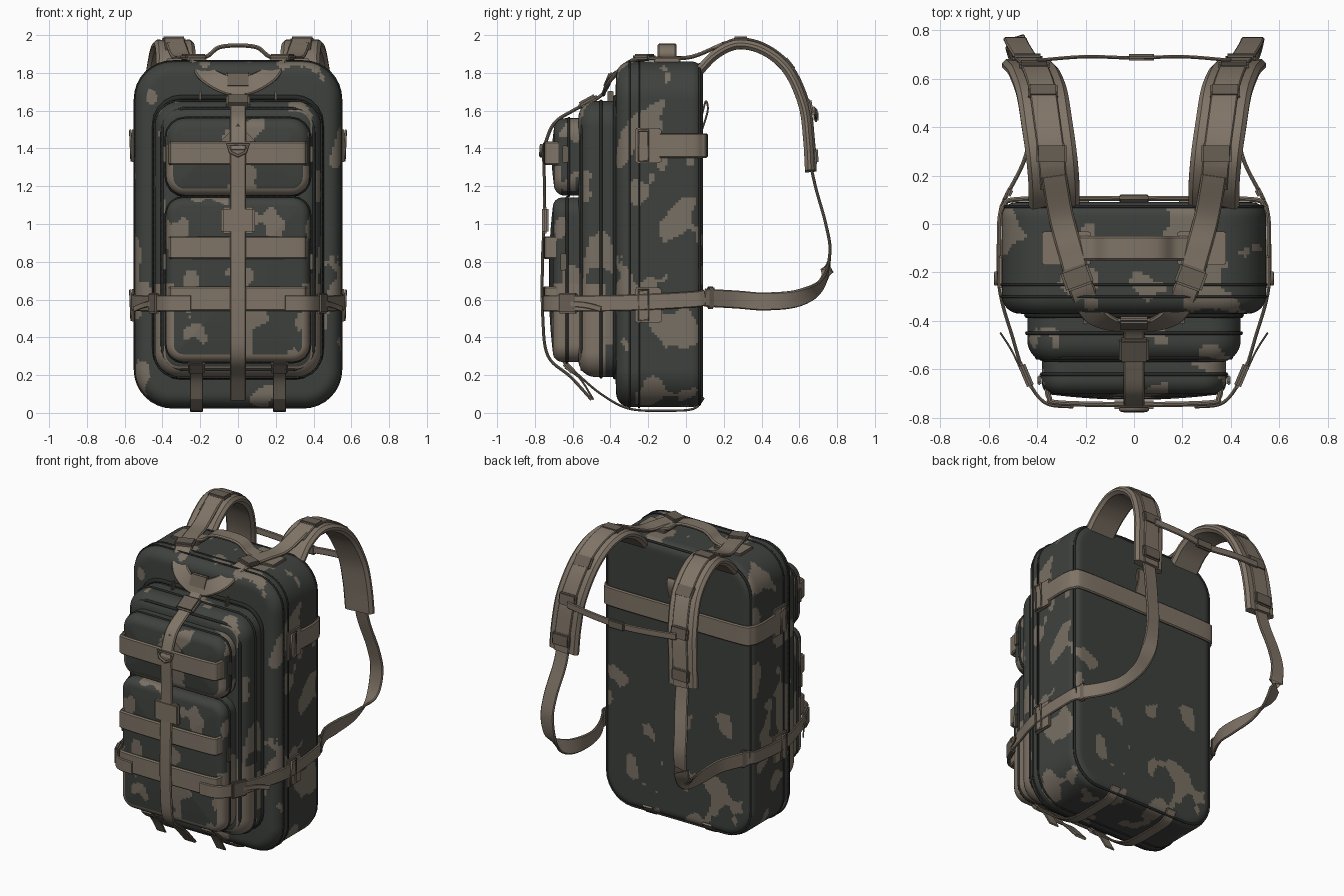
import bpy, bmesh, math
from mathutils import Vector, Matrix, noise

cube = bpy.data.objects.get("Cube")
if cube:
    bpy.data.objects.remove(cube, do_unlink=True)


def material(name, rgb):
    m = bpy.data.materials.new(name)
    m.use_nodes = True
    m.diffuse_color = (*rgb, 1)
    m.node_tree.nodes["Principled BSDF"].inputs["Base Color"].default_value = (*rgb, 1)
    return m


DARK = material("dark green cloth", (0.048, 0.053, 0.047))
TAN = material("tan webbing", (0.215, 0.175, 0.135))
SPOT = material("camouflage spot", (0.19, 0.16, 0.125))
BLACK = material("dark piping", (0.02, 0.022, 0.02))
CLIP = material("buckle plastic", (0.14, 0.115, 0.09))


def add(name, bm, *mats):
    bmesh.ops.recalc_face_normals(bm, faces=bm.faces)
    me = bpy.data.meshes.new(name)
    bm.to_mesh(me)
    bm.free()
    for m in mats:
        me.materials.append(m)
    ob = bpy.data.objects.new(name, me)
    bpy.context.collection.objects.link(ob)
    return ob


def clamp(v, lim):
    return max(-lim, min(lim, v))


def outline(w, h, R, step):
    """Evenly spaced points round a rounded rectangle."""
    pts = []
    for k, (sx, sz) in enumerate(((1, 1), (-1, 1), (-1, -1), (1, -1))):
        n = max(3, round(R * math.pi / 2 / step))
        for j in range(n + 1):
            a = (k + j / n) * math.pi / 2
            pts.append(Vector((sx * (w - R) + R * math.cos(a), sz * (h - R) + R * math.sin(a))))
        length = 2 * ((w if k % 2 == 0 else h) - R)
        n = max(2, round(length / step))
        d = Vector((-math.sin(a), math.cos(a))).normalized()
        d = Vector((math.cos(a + math.pi / 2), math.sin(a + math.pi / 2)))
        last = pts[-1].copy()
        pts += [last + d * length * j / n for j in range(1, n)]
    return pts


def inset(p, w, h, R, i):
    core = Vector((clamp(p.x, w - R), clamp(p.y, h - R)))
    if i < R:
        return core + (p - core) * (R - i) / R
    return Vector((clamp(core.x, w - i), clamp(core.y, h - i)))


def camo(p, n):
    """True inside a camouflage blotch; sides carry more of them."""
    q = Vector((p.x * 7, p.y * 7, p.z * 5.5)) + Vector((3.3, 1.7, 5.1))
    v = noise.noise(q) + 0.2 * noise.noise(q * 2.7)
    return v > (0.2 if abs(n.x) > 0.7 else 0.3)


def pouch(name, w, z0, z1, R, y0, y1, r0, r1, bulge=0, rule=None, step=0.014):
    """Padded bag: rounded outline lofted through depth, closed front and back."""
    h, zc = (z1 - z0) / 2, (z0 + z1) / 2
    prof = []
    n = round((w - r0) / step)
    for j in range(n):
        k = 1 - j / n
        prof.append((y0 - bulge * (1 - (1 - k) ** 2), r0 + (w - r0) * k))
    prof += [(y0 + r0 * (1 - math.cos(a)), r0 * (1 - math.sin(a)))
             for a in (j * math.pi / 16 for j in range(9))]
    n = max(2, round((y1 - r1 - y0 - r0) / step))
    prof += [(y0 + r0 + (y1 - r1 - y0 - r0) * j / n, 0) for j in range(1, n)]
    prof += [(y1 - r1 * (1 - math.sin(a)), r1 * (1 - math.cos(a)))
             for a in (j * math.pi / 16 for j in range(9))]
    n = round((w - r1) / step)
    prof += [(y1, r1 + (w - r1) * j / n) for j in range(1, n + 1)]
    base = outline(w, h, R, step)
    bm = bmesh.new()
    rings = []
    for y, i in prof:
        flat = [inset(p, w, h, R, i) for p in base]
        rings.append([bm.verts.new((p.x, y, p.y + zc)) for p in flat])
    for k in range(len(rings) - 1):
        a, b = rings[k], rings[k + 1]
        for j in range(len(base)):
            l = (j + 1) % len(base)
            f = bm.faces.new((a[j], a[l], b[l], b[j]))
            f.normal_update()
            c = f.calc_center_median()
            painted = rule(c, prof[k][1]) if rule else None
            f.material_index = 2 * camo(c, f.normal) if painted is None else painted
    bmesh.ops.remove_doubles(bm, verts=bm.verts, dist=1e-5)
    return add(name, bm, DARK, TAN, SPOT)


def piping(name, w, z0, z1, R, y, r=0.009, mat=BLACK, cyclic=True, pts=None):
    if pts is None:
        pts = [(p.x, y, p.y + (z0 + z1) / 2) for p in outline(w, (z1 - z0) / 2, R, 0.04)]
    cu = bpy.data.curves.new(name, "CURVE")
    cu.dimensions, cu.bevel_depth, cu.bevel_resolution = "3D", r, 1
    sp = cu.splines.new("POLY")
    sp.points.add(len(pts) - 1)
    for q, p in zip(sp.points, pts):
        q.co = (*p, 1)
    sp.use_cyclic_u = cyclic
    cu.materials.append(mat)
    ob = bpy.data.objects.new(name, cu)
    bpy.context.collection.objects.link(ob)


def spline(vals, n):
    v = [Vector(p) for p in vals]
    v = [2 * v[0] - v[1]] + v + [2 * v[-1] - v[-2]]
    out = []
    for a, b, c, d in zip(v, v[1:], v[2:], v[3:]):
        for t in (j / n for j in range(n)):
            out.append(0.5 * (2 * b + (c - a) * t + (2 * a - 5 * b + 4 * c - d) * t ** 2
                              + (3 * b - a - 3 * c + d) * t ** 3))
    return out + [v[-2]]


def strap(name, pts, side, width, thick=0.014, offset=0, mat=TAN, n=7):
    """Flat webbing swept along a smooth path; side is its width direction."""
    path = spline(pts, n)
    sides = spline(side, n) if isinstance(side, list) else [Vector(side)] * len(path)
    bm = bmesh.new()
    prev = None
    c = min(thick, width) * 0.35
    a, b = width / 2, thick / 2
    section = [(a, b - c), (a - c, b), (c - a, b), (-a, b - c),
               (-a, c - b), (c - a, -b), (a - c, -b), (a, c - b)]
    for k, p in enumerate(path):
        t = (path[min(k + 1, len(path) - 1)] - path[max(k - 1, 0)]).normalized()
        nrm = sides[k].cross(t).normalized()
        s = t.cross(nrm)
        ring = [bm.verts.new(p + s * u + nrm * (v + offset)) for u, v in section]
        if prev:
            for j in range(8):
                bm.faces.new((prev[j], prev[j - 1], ring[j - 1], ring[j]))
        else:
            bm.faces.new(ring)
        prev = ring
    bm.faces.new(prev)
    return add(name, bm, mat)


def box(name, loc, size, mat=CLIP, tilt=0, turn=0):
    bm = bmesh.new()
    bmesh.ops.create_cube(bm, size=1)
    bmesh.ops.scale(bm, vec=size, verts=bm.verts)
    bmesh.ops.bevel(bm, geom=bm.edges[:], offset=min(size) * 0.3, segments=2, affect="EDGES")
    rot = Matrix.Rotation(turn, 4, "Z") @ Matrix.Rotation(tilt, 4, "X")
    bmesh.ops.transform(bm, matrix=Matrix.Translation(loc) @ rot, verts=bm.verts)
    add(name, bm, mat)


def flip(p, s):
    return (p[0] * s, *p[1:])


def both(pts):
    return pts + [flip(p, -1) for p in reversed(pts) if p[0] != 0]


X, Z = (1, 0, 0), (0, 0, 1)

# Bags, from the back to the front
pouch("main_body", 0.545, 0.03, 1.86, 0.2, -0.37, 0.09, 0.075, 0.06, 0.01,
      lambda p, i: 0 if p.y > 0.06 and (p.z > 1.45 or p.z > 0.72 + 0.5 * abs(p.x)) else None)
pouch("middle_bag", 0.44, 0.19, 1.65, 0.13, -0.57, -0.35, 0.09, 0.01, 0,
      lambda p, i: 1 if p.z < 0.68 and i < 0.07 and p.y < -0.42 else 0 if p.y < -0.56 else None)
pouch("lower_pocket", 0.38, 0.27, 1.14, 0.09, -0.705, -0.55, 0.05, 0.02, 0.02,
      lambda p, i: 1 if p.z < 0.68 and i < 0.05 else None)
pouch("upper_pocket", 0.38, 1.15, 1.56, 0.1, -0.70, -0.55, 0.06, 0.02, 0.02,
      lambda p, i: 1 if p.z < 1.3 and 0.005 < i < 0.045 and p.y < -0.6 else None)

# Piping and zip lines
for y in (-0.3, -0.25):
    piping("body_piping", 0.546, 0.029, 1.861, 0.2, y, 0.006)
piping("back_piping", 0.53, 0.045, 1.845, 0.19, 0.072, 0.008)
piping("front_zip", 0.44, 0.19, 1.67, 0.14, -0.375, 0.014)
piping("middle_zip", 0.442, 0.188, 1.652, 0.13, -0.45, 0.008)
piping("panel_piping", 0.40, 0.23, 1.61, 0.11, -0.55, 0.009)
piping("lower_pocket_zip", 0.381, 0.27, 1.14, 0.09, -0.63, 0.008)
piping("upper_pocket_zip", 0.381, 1.15, 1.56, 0.1, -0.62, 0.008)

# Horizontal bands over the pockets
for z, w in ((1.375, 0.125), (0.875, 0.12), (0.605, 0.13)):
    strap("pocket_band", both([(0.36, -0.66, z), (0.35, -0.715, z), (0.31, -0.738, z), (0, -0.745, z)]),
          Z, w, 0.022)

# Band across the upper back and the lower compression strap
strap("back_band", both([(0.553, -0.14, 1.415), (0.555, 0.0, 1.415), (0.535, 0.075, 1.415),
                         (0.46, 0.103, 1.415), (0, 0.105, 1.415)]), Z, 0.13, 0.02)
for s in (1, -1):
    strap("compression_strap", [flip(p, s) for p in (
        (0.535, 0.1, 0.61), (0.553, 0.03, 0.6), (0.557, -0.25, 0.585), (0.5, -0.47, 0.58),
        (0.45, -0.62, 0.58), (0.37, -0.735, 0.58), (0.25, -0.755, 0.58))], Z, 0.085)
    strap("strap_tail", [flip(p, s) for p in ((0.45, -0.64, 0.58), (0.5, -0.53, 0.57), (0.55, -0.45, 0.55))],
          Z, 0.03, 0.008)
    box("side_buckle", (s * 0.445, -0.625, 0.58), (0.03, 0.11, 0.11), turn=-s * 0.4)
    for z in (0.57, 1.415):
        box("side_patch", (s * 0.55, -0.2, z), (0.022, 0.14, 0.185), TAN)
        piping("side_ring", 0, 0, 0, 0, 0, 0.007, CLIP, True,
               [(s * 0.563, -0.25, z - 0.08), (s * 0.57, -0.25, z + 0.08),
                (s * 0.57, -0.2, z + 0.08), (s * 0.563, -0.2, z - 0.08)])

    # Straps under the body with hanging tails
    strap("bottom_strap", [(s * 0.22, y, z) for y, z in (
        (-0.68, 0.3), (-0.58, 0.21), (-0.45, 0.1), (-0.3, 0.022), (-0.1, 0.012), (0.04, 0.022), (0.095, 0.08))],
          X, 0.07, 0.012)
    strap("bottom_tail", [(s * 0.22, y, z) for y, z in ((-0.64, 0.24), (-0.56, 0.18), (-0.49, 0.07))],
          X, 0.07, 0.01)
    box("bottom_buckle", (s * 0.22, -0.62, 0.24), (0.09, 0.03, 0.08), tilt=0.8)

    # Shoulder pad with webbing and buckles on top
    pad = [flip(p, s) for p in ((0.33, 0.06, 1.80), (0.33, 0.16, 1.90), (0.34, 0.28, 1.95), (0.36, 0.42, 1.915),
                                (0.38, 0.54, 1.81), (0.41, 0.62, 1.63), (0.43, 0.645, 1.45), (0.44, 0.655, 1.28))]
    strap("shoulder_pad", pad, X, 0.21, 0.05)
    strap("pad_webbing", pad[1:], X, 0.11, 0.014, 0.03)
    for x, y, z, tilt in ((0.34, 0.29, 1.977, 0), (0.375, 0.545, 1.845, -0.9),
                          (0.412, 0.655, 1.62, -1.4), (0.44, 0.685, 1.36, -1.5)):
        box("pad_buckle", (s * x, y, z), (0.125, 0.085, 0.03), tilt=tilt)

    # Lower shoulder webbing, twisting to meet the body side
    strap("lower_webbing", [flip(p, s) for p in (
        (0.44, 0.66, 1.31), (0.45, 0.69, 1.18), (0.48, 0.74, 1.0), (0.49, 0.762, 0.85), (0.48, 0.72, 0.69),
        (0.45, 0.6, 0.61), (0.43, 0.42, 0.59), (0.45, 0.27, 0.6), (0.535, 0.1, 0.61))],
          [X, X, X, X, (s * 0.8, 0, 0.5), (s * 0.4, 0, 0.9), Z, Z, Z], 0.095, 0.016)
    box("webbing_buckle", (s * 0.515, 0.13, 0.61), (0.025, 0.04, 0.12), turn=s * 0.5)
    box("handle_patch", (s * 0.28, -0.1, 1.865), (0.2, 0.14, 0.02), TAN)
    box("yoke_buckle", (s * 0.235, -0.22, 1.885), (0.12, 0.09, 0.03), turn=-s * 0.35)
    for x, y, z in ((0.39, -0.64, 1.37), (0.39, -0.65, 0.8), (0.2, -0.4, 1.66)):
        box("zip_pull", (s * x, y, z), (0.015, 0.03, 0.09))

# Load straps joined by the front yoke
half = [(0.33, 0.2, 1.955), (0.3, 0.03, 1.885), (0.26, -0.12, 1.878), (0.215, -0.27, 1.865),
        (0.15, -0.385, 1.78), (0, -0.425, 1.725)]
turns = [X, X, (1, -0.2, 0), (0.9, -0.4, 0), (0.6, -0.4, -0.5), (0, -0.3, -0.95)]
strap("yoke", both(half), turns + [flip(t, -1) for t in reversed(turns[:-1])], 0.105, 0.02)

# Centre strap from the yoke, then down the front
strap("top_centre_strap", [(0, -0.39, 1.78), (0, -0.45, 1.68), (0, -0.59, 1.605), (0, -0.7, 1.53), (0, -0.758, 1.39)],
      X, 0.085, 0.018)
box("centre_buckle", (0, -0.52, 1.65), (0.125, 0.11, 0.035), tilt=0.5)
box("centre_slider", (0, -0.41, 1.76), (0.13, 0.03, 0.09), tilt=-0.4)
strap("front_centre_strap", [(0, y, z) for y, z in (
    (-0.755, 1.4), (-0.748, 1.1), (-0.76, 0.8), (-0.758, 0.5), (-0.73, 0.3), (-0.61, 0.19), (-0.5, 0.07))],
      X, 0.085, 0.016)
box("front_patch", (0, -0.745, 1.02), (0.18, 0.035, 0.14), TAN)
piping("front_ring", 0, 0, 0, 0, 0, 0.009, CLIP, True,
       [(0.055, -0.765, 1.42), (-0.055, -0.765, 1.42), (-0.04, -0.768, 1.38), (0, -0.768, 1.36), (0.04, -0.768, 1.38)])

# Grab handle, chest strap and hanging loop
strap("grab_handle", both([(0.22, -0.1, 1.872), (0.16, -0.1, 1.89), (0.1, -0.1, 1.935), (0, -0.1, 1.945)]),
      (0, 1, 0), 0.1, 0.022)
strap("chest_strap", both([(0.4, 0.675, 1.6), (0.2, 0.69, 1.585), (0, 0.685, 1.57)]), Z, 0.045, 0.014)
box("chest_buckle", (0.03, 0.688, 1.57), (0.12, 0.028, 0.06))
strap("hang_loop", [(0, 0.085, 1.5), (0, 0.115, 1.6), (0, 0.105, 1.65), (0, 0.085, 1.58)], X, 0.12, 0.01)

# Shading
bpy.ops.object.select_all(action="DESELECT")
for ob in bpy.context.scene.objects:
    if ob.type == "MESH":
        ob.select_set(True)
        bpy.context.view_layer.objects.active = ob
bpy.ops.object.shade_smooth_by_angle(angle=math.radians(40))
